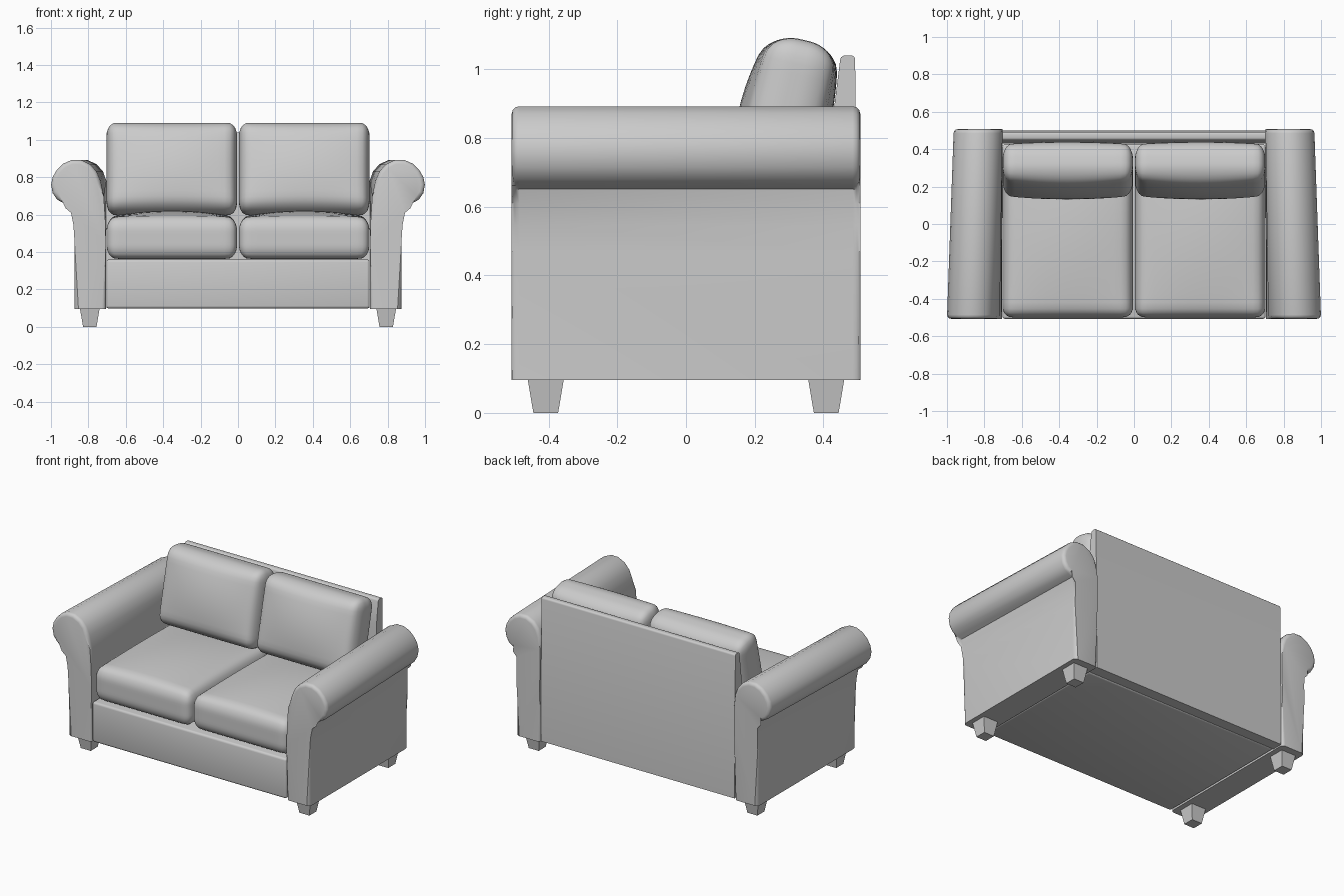
import bpy, bmesh, math
from mathutils import Vector, Matrix

if "Cube" in bpy.data.objects:
    bpy.data.objects.remove(bpy.data.objects["Cube"])


def finish(name, bm, mirror=(), smooth=True):
    bmesh.ops.recalc_face_normals(bm, faces=bm.faces[:])
    me = bpy.data.meshes.new(name)
    bm.to_mesh(me)
    bm.free()
    ob = bpy.data.objects.new(name, me)
    bpy.context.collection.objects.link(ob)
    if smooth:
        bpy.ops.object.select_all(action='DESELECT')
        ob.select_set(True)
        bpy.context.view_layer.objects.active = ob
        bpy.ops.object.shade_smooth_by_angle(angle=math.radians(40))
    if mirror:
        m = ob.modifiers.new("Mirror", 'MIRROR')
        m.use_axis = ['X' in mirror, 'Y' in mirror, False]
        m.use_clip = False
        m.use_mirror_merge = False
    return ob


def loft(rings):
    """Skin two matching rings of points and cap both ends."""
    bm = bmesh.new()
    a, b = [[bm.verts.new(p) for p in r] for r in rings]
    n = len(a)
    for i in range(n):
        j = (i + 1) % n
        bm.faces.new((a[i], a[j], b[j], b[i]))
    caps = [bm.faces.new(a), bm.faces.new(b)]
    return bm, caps


def bevel(bm, edges, width, segs=3):
    bmesh.ops.bevel(bm, geom=list(edges), offset=width, segments=segs,
                    profile=0.5, affect='EDGES', clamp_overlap=True)


def cushion(name, centre, half, rad, axis, crown_lo, crown_hi, tilt=0.0):
    """Rounded box with its two big faces puffed out along one axis."""
    bm = bmesh.new()
    bmesh.ops.create_cube(bm, size=2)
    bmesh.ops.subdivide_edges(bm, edges=bm.edges[:], cuts=19, use_grid_fill=True)
    others = [i for i in range(3) if i != axis]
    for v in bm.verts:
        u = Vector([math.sin(c * math.pi / 2) for c in v.co])
        p = Vector([u[i] * half[i] for i in range(3)])
        core = Vector([max(-half[i] + rad[i], min(half[i] - rad[i], p[i])) for i in range(3)])
        d = Vector([(p[i] - core[i]) / rad[i] for i in range(3)])
        if d.length > 0:
            d.normalize()
        p = core + Vector([d[i] * rad[i] for i in range(3)])
        f = 1.0
        for i in others:
            f *= 1 - (p[i] / half[i]) ** 2
        t = p[axis] / half[axis]
        p[axis] += f * (crown_hi * max(t, 0) + crown_lo * min(t, 0))
        v.co = p
    bm.transform(Matrix.Translation(centre) @ Matrix.Rotation(tilt, 4, 'X'))
    return finish(name, bm, 'X')


# rolled arms, leaning slightly inward toward the back
profile = [(.706, .095), (.706, .45), (.71, .58), (.718, .70), (.735, .78), (.757, .83),
           (.79, .868), (.84, .892), (.89, .892), (.935, .872), (.97, .838), (.992, .80),
           (1.0, .76), (.992, .715), (.968, .68), (.935, .662), (.904, .651), (.893, .61),
           (.88, .545), (.875, .47), (.875, .095)]


def lean(x, z):
    return max(.703, x - .036 * max(0, min(1, (z - .5) / .2)))


bm, caps = loft([[(x, -.507, z) for x, z in profile],
                 [(lean(x, z), .507, z) for x, z in profile]])
rim = {e for f in caps for e in f.edges if max(v.co.z for v in e.verts) > .1}
bevel(bm, rim, .022)
finish("rolled_arm", bm, 'X')

# seat base box
bm = bmesh.new()
bmesh.ops.create_cube(bm, size=1)
bm.transform(Matrix.Translation((0, -.04, .229)) @ Matrix.Diagonal((1.408, .935, .262, 1)))
bevel(bm, bm.edges[:], .014)
finish("seat_base", bm)

# back panel, thinner at the top
side = [(.43, .1), (.43, .88), (.45, 1.04), (.492, 1.04), (.5, .1)]
bm, caps = loft([[(s * .702, y, z) for y, z in side] for s in (-1, 1)])
top = [e for e in bm.edges if all(v.co.z > 1.03 for v in e.verts)
       and abs(e.verts[0].co.x - e.verts[1].co.x) > 1]
bevel(bm, top, .012)
finish("back_panel", bm)

# loose cushions
cushion("seat_cushion", (.354, -.075, .475), (.349, .425, .112), (.055, .055, .075),
        2, .0, .034)
cushion("back_cushion", (.354, .288, .843), (.349, .10, .248), (.05, .085, .07),
        1, .04, .03, math.radians(-13))

# tapered feet
rings = [[(.7925 + sx * w, .408 + sy * w, z)
          for sx, sy in ((-1, -1), (1, -1), (1, 1), (-1, 1))]
         for w, z in ((.036, 0), (.053, .1))]
bm, caps = loft(rings)
finish("foot", bm, 'XY', smooth=False)
